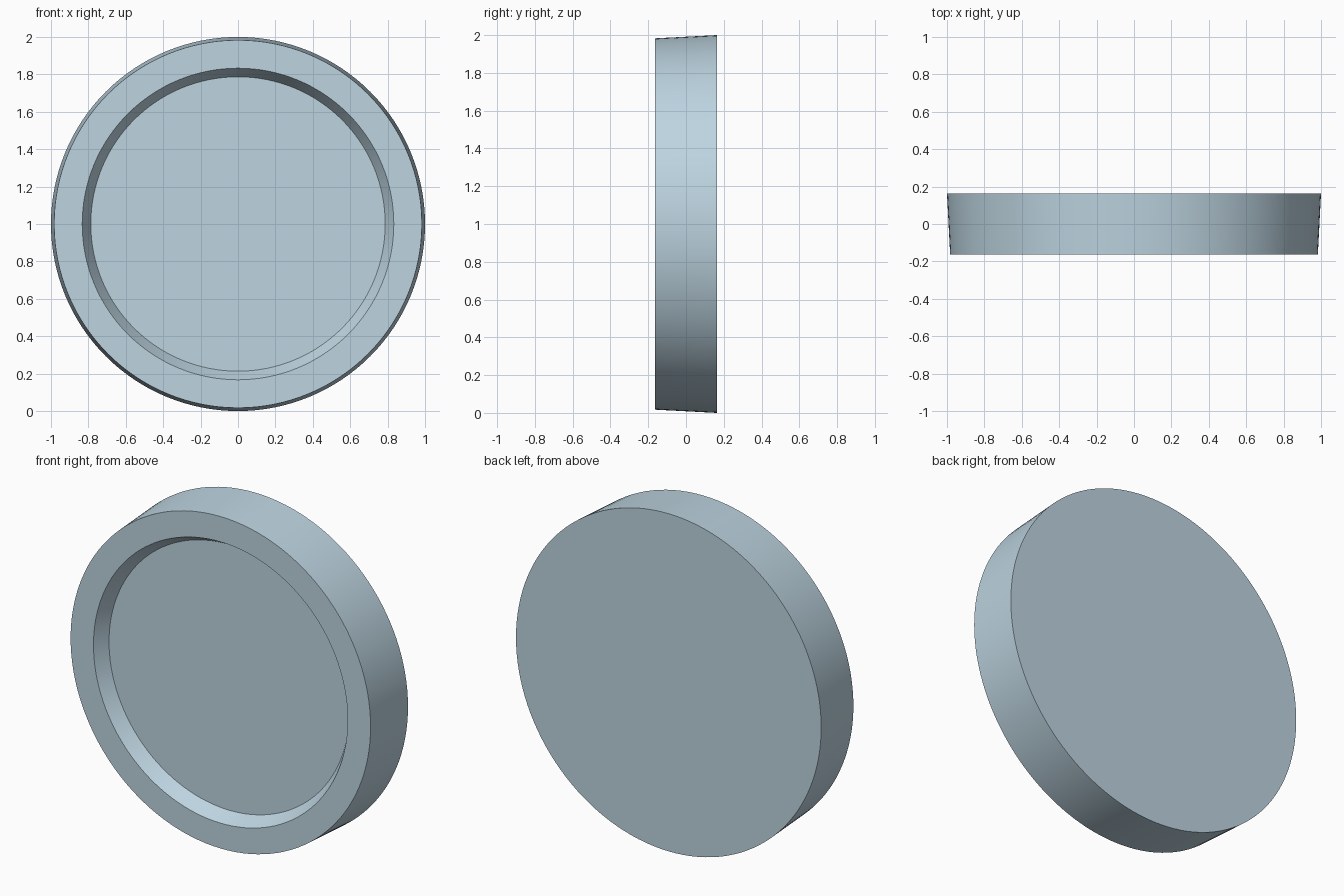
import bpy
import bmesh
import math

cube = bpy.data.objects.get("Cube")
if cube:
    bpy.data.objects.remove(cube, do_unlink=True)

# Pale blue colour
BLUE = (0.51, 0.66, 0.75, 1.0)
mat = bpy.data.materials.new("pale_blue")
mat.use_nodes = True
mat.diffuse_color = BLUE
mat.node_tree.nodes["Principled BSDF"].inputs["Base Color"].default_value = BLUE

SIDES = 128
# Radius and y of each ring: back rim, front rim, recess lip, recess floor
PROFILE = [(1.0, 0.163), (0.983, -0.163), (0.833, -0.163), (0.787, -0.083)]


def ring(bm, radius, y):
    angles = [2 * math.pi * i / SIDES for i in range(SIDES)]
    return [bm.verts.new((radius * math.cos(a), y, 1 + radius * math.sin(a))) for a in angles]


# Tapered disc with a sloped recess in its front
bm = bmesh.new()
rings = [ring(bm, r, y) for r, y in PROFILE]
for a, b in zip(rings, rings[1:]):
    for i in range(SIDES):
        j = (i + 1) % SIDES
        bm.faces.new((a[i], a[j], b[j], b[i]))
bm.faces.new(rings[0])
bm.faces.new(rings[-1])
bmesh.ops.recalc_face_normals(bm, faces=bm.faces)

mesh = bpy.data.meshes.new("recessed_disc")
bm.to_mesh(mesh)
bm.free()
mesh.materials.append(mat)
disc = bpy.data.objects.new("recessed_disc", mesh)
bpy.context.collection.objects.link(disc)

# Smooth round walls with sharp rims
bpy.ops.object.select_all(action="DESELECT")
disc.select_set(True)
bpy.context.view_layer.objects.active = disc
bpy.ops.object.shade_smooth_by_angle(angle=math.radians(25))
